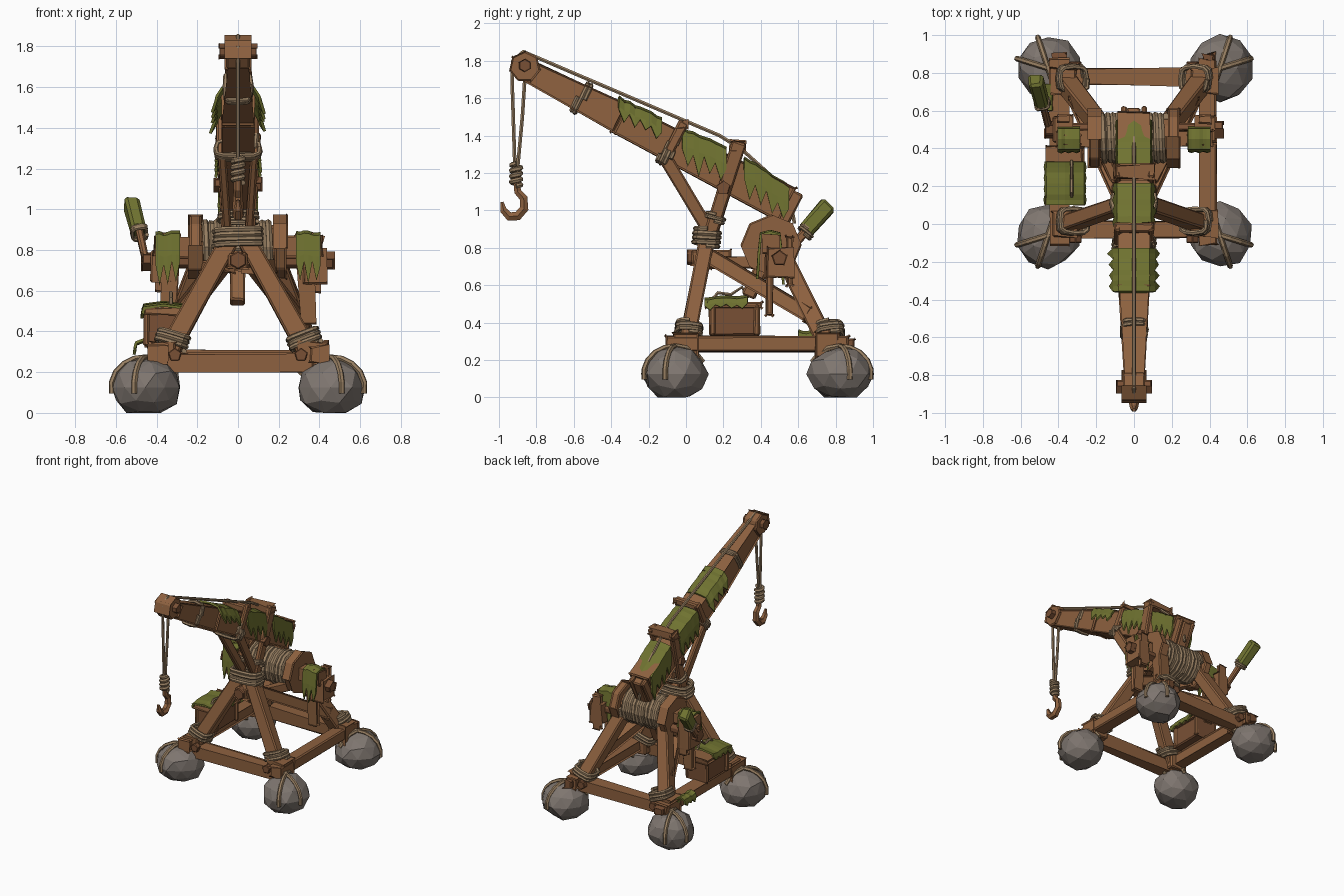
import bpy, bmesh, random
from math import sin, cos, pi, copysign
from mathutils import Vector as V, Matrix

random.seed(4)


def material(name, col):
    m = bpy.data.materials.new(name)
    m.diffuse_color = (*col, 1)
    return m


WOOD = material("wood", (0.27, 0.12, 0.05))
DARK = material("dark_wood", (0.19, 0.08, 0.035))
ROPE = material("rope", (0.31, 0.21, 0.12))
MOSS = material("moss", (0.16, 0.17, 0.03))
ROCK = material("rock", (0.21, 0.18, 0.16))


def finish(name, bm, mat):
    bmesh.ops.recalc_face_normals(bm, faces=bm.faces)
    me = bpy.data.meshes.new(name)
    bm.to_mesh(me)
    bm.free()
    me.materials.append(mat)
    ob = bpy.data.objects.new(name, me)
    bpy.context.collection.objects.link(ob)
    return ob


def frame(d):
    # side vector stays close to x, or y for beams running along x
    d = d.normalized()
    ref = V((0, 1, 0)) if abs(d.x) > 0.9 else V((1, 0, 0))
    s = (ref - d * ref.dot(d)).normalized()
    return d, s, d.cross(s)


def beam(name, a, b, w, h, w2=None, h2=None, mat=WOOD, bev=0.009, jit=0.004):
    a, b = V(a), V(b)
    d, s, t = frame(b - a)
    bm = bmesh.new()
    bmesh.ops.create_cube(bm, size=1)
    for v in bm.verts:
        end = v.co.z > 0
        ww, hh = (w2 or w, h2 or h) if end else (w, h)
        v.co = (b if end else a) + s * v.co.x * ww + t * v.co.y * hh
        v.co += V([random.uniform(-jit, jit) for _ in range(3)])
    bmesh.ops.bevel(bm, geom=bm.edges[:], offset=bev, segments=1, affect='EDGES')
    return finish(name, bm, mat)


def cyl(name, a, b, r, sides=8, mat=WOOD):
    a, b = V(a), V(b)
    d, s, t = frame(b - a)
    bm = bmesh.new()
    bmesh.ops.create_cone(bm, cap_ends=True, segments=sides, radius1=r, radius2=r, depth=(b - a).length)
    m = Matrix((s, t, d)).transposed().to_4x4()
    m.translation = (a + b) / 2
    bm.transform(m)
    bmesh.ops.bevel(bm, geom=bm.edges[:], offset=min(0.008, r * 0.12), segments=1, affect='EDGES')
    return finish(name, bm, mat)


def rope(name, pts, r, mat=ROPE, radii=None):
    cu = bpy.data.curves.new(name, 'CURVE')
    cu.dimensions = '3D'
    cu.bevel_depth, cu.bevel_resolution, cu.use_fill_caps = r, 1, True
    sp = cu.splines.new('POLY')
    sp.points.add(len(pts) - 1)
    for i, (q, p) in enumerate(zip(sp.points, pts)):
        q.co = (*p, 1)
        q.radius = radii[i] if radii else 1
    tmp = bpy.data.objects.new(name + "_path", cu)
    bpy.context.collection.objects.link(tmp)
    me = bpy.data.meshes.new_from_object(tmp.evaluated_get(bpy.context.evaluated_depsgraph_get()))
    bpy.data.objects.remove(tmp)
    bm = bmesh.new()
    bm.from_mesh(me)
    for f in bm.faces:
        f.smooth = False
    return finish(name, bm, mat)


def wrap(name, c, axis, w, h, turns=3, r=0.014, pitch=None, power=0.55):
    # rope coiled around a beam
    d, s, t = frame(V(axis))
    pitch = pitch or r * 1.7
    pts = []
    for i in range(turns * 12 + 1):
        u = 2 * pi * i / 12
        x, y = [copysign(abs(k) ** power, k) for k in (cos(u), sin(u))]
        k = 1 + random.uniform(-0.04, 0.04)
        pts.append(V(c) + s * x * w / 2 * k + t * y * h / 2 * k + d * pitch * (i / 12 - turns / 2))
    return rope(name, pts, r)


def drape(name, a, b, side, half, drop, flare, teeth=4, thick=0.014):
    # ragged moss blanket hung over the line a-b
    a, b, side = V(a), V(b), V(side)
    bm = bmesh.new()
    rows = []
    n = teeth * 2
    for i in range(n + 1):
        p = a.lerp(b, i / n) + V((0, 0, random.uniform(0, 0.012)))
        row = []
        for sg in (-1, 1):
            k = (1.0 if i % 2 else 0.55) * random.uniform(0.85, 1.1)
            edge = p + side * sg * half
            tip = edge + side * sg * flare * k - V((0, 0, drop * k))
            mid = edge + side * sg * flare * 0.5 - V((0, 0, drop * 0.4))
            row += [tip, mid, edge] if sg < 0 else [p + V((0, 0, 0.012)), edge, mid, tip]
        rows.append([bm.verts.new(q) for q in row])
    for r1, r2 in zip(rows, rows[1:]):
        for j in range(6):
            bm.faces.new((r1[j], r1[j + 1], r2[j + 1], r2[j]))
    ob = finish(name, bm, MOSS)
    md = ob.modifiers.new("thickness", 'SOLIDIFY')
    md.thickness, md.offset = thick, 0
    return ob


# Stone feet with rope slings, leg lashings
for s in (-1, 1):
    for nm, y, o in (("front", -0.06, -1), ("back", 0.825, 1)):
        bm = bmesh.new()
        bmesh.ops.create_icosphere(bm, subdivisions=2, radius=1)
        for v in bm.verts:
            v.co *= random.uniform(0.93, 1.07)
            v.co = V((s * 0.455 + v.co.x * 0.17, y + v.co.y * 0.172, max(0, 0.125 + v.co.z * 0.145)))
        finish(nm + "_stone_foot", bm, ROCK)
        for off in (0.3, 1.25):
            pts = []
            for i in range(9):
                u = -0.2 + 2.9 * i / 8
                e = V((s * cos(off) * cos(u), o * sin(off) * cos(u), sin(u)))
                pts.append(V((s * 0.455, y, 0.125)) + V((e.x * 0.175, e.y * 0.175, e.z * 0.15)))
            rope("foot_sling", pts, 0.015)
        ly = -0.0 if o < 0 else 0.755
        wrap(nm + "_leg_lashing", (s * 0.325, ly + 0.015, 0.36), (-s * 0.35, -o * 0.1, 1), 0.15, 0.13, 3, 0.013)
        beam("corner_block", (s * 0.37, ly - 0.065, 0.28), (s * 0.37, ly + 0.065, 0.28), 0.13, 0.13)

# Base frame
for s in (-1, 1):
    beam("side_base_beam", (s * 0.395, -0.11, 0.285), (s * 0.395, 0.87, 0.285), 0.085, 0.085)
    beam("side_end_cap", (s * 0.395, 0.86, 0.285), (s * 0.395, 0.9, 0.285), 0.06, 0.06, mat=DARK)
    cyl("front_base_bolt", (s * 0.31, -0.06, 0.285), (s * 0.31, -0.1, 0.285), 0.035, 5, DARK)
    cyl("back_base_bolt", (s * 0.31, 0.82, 0.285), (s * 0.31, 0.86, 0.285), 0.035, 5, DARK)
beam("front_base_beam", (-0.37, -0.03, 0.245), (0.37, -0.03, 0.245), 0.085, 0.09)
beam("back_base_beam", (-0.37, 0.78, 0.265), (0.37, 0.78, 0.265), 0.09, 0.09)

# Front A-frame, back legs and diagonal struts
for s in (-1, 1):
    beam("front_leg", (s * 0.385, -0.01, 0.22), (s * 0.035, 0.115, 0.86), 0.105, 0.085, 0.09, 0.08)
    beam("back_leg", (s * 0.385, 0.785, 0.22), (s * 0.165, 0.5, 0.8), 0.1, 0.1, 0.09, 0.09)
    beam("diagonal_strut", (s * 0.05, 0.1, 0.77), (s * 0.31, 0.66, 0.44), 0.06, 0.08)
    beam("drum_tie", (s * 0.05, 0.12, 0.72), (s * 0.2, 0.45, 0.72), 0.055, 0.06)
beam("apex_stub", (0, 0.03, 0.745), (0, 0.24, 0.745), 0.1, 0.08)
cyl("apex_bolt", (0, 0.06, 0.75), (0, 0.005, 0.75), 0.045, 6, DARK)
wrap("apex_lashing", (0, 0.11, 0.855), (0, 0.1, 1), 0.23, 0.13, 4, 0.014)

# Mast posts, brace and brackets that grip the boom
for s in (-1, 1):
    beam("mast_post", (s * 0.06, 0.12, 0.84), (s * 0.092, 0.285, 1.365), 0.04, 0.075)
    beam("mast_brace", (s * 0.05, 0.13, 0.88), (s * 0.08, -0.11, 1.28), 0.04, 0.07)
    beam("boom_clamp", (s * 0.088, -0.125, 1.25), (s * 0.088, -0.01, 1.475), 0.035, 0.055)
    cyl("mast_bolt", (s * 0.08, 0.2, 1.12), (s * 0.115, 0.2, 1.12), 0.035, 5, DARK)
beam("mast_cross_bar", (-0.1, 0.275, 1.345), (0.1, 0.275, 1.345), 0.07, 0.05)
beam("clamp_cross_bar", (-0.1, -0.018, 1.46), (0.1, -0.018, 1.46), 0.05, 0.04)
wrap("clamp_lashing", (0, -0.11, 1.29), (0, 1, -0.52), 0.22, 0.09, 3, 0.012)
wrap("mast_lashing", (0, 0.155, 0.96), (0, 0.3, 1), 0.19, 0.1, 2, 0.011)

# Boom, tip pulley, heel post
beam("boom", (0, -0.36, 1.496), (0, 0.54, 1.03), 0.145, 0.17, 0.15, 0.205)
beam("boom_tip", (0, -0.86, 1.755), (0, -0.34, 1.486), 0.08, 0.12, 0.142, 0.168)
cyl("tip_block", (-0.058, -0.862, 1.768), (0.058, -0.862, 1.768), 0.085, 7)
cyl("tip_axle", (-0.092, -0.862, 1.775), (0.092, -0.862, 1.775), 0.036, 6, DARK)
beam("heel_post", (0, 0.33, 0.54), (0, 0.585, 1.09), 0.075, 0.075)
for s in (-1, 1):
    beam("heel_cheek", (s * 0.052, 0.5, 0.92), (s * 0.052, 0.59, 1.1), 0.03, 0.08)
wrap("boom_lashing", (0, -0.56, 1.6), (0, 1, -0.52), 0.13, 0.17, 2, 0.012)
wrap("boom_clamp_lashing", (0, -0.07, 1.36), (0, 1, -0.52), 0.18, 0.21, 2, 0.012)

# Winch drum with coiled rope
DY, DZ = 0.455, 0.815
cyl("drum", (-0.2, DY, DZ), (0.2, DY, DZ), 0.105, 10)
wrap("drum_coil", (0, DY, DZ), (1, 0, 0), 0.235, 0.235, 12, 0.018, 0.028, 1.0)
for s in (-1, 1):
    cyl("drum_flange", (s * 0.18, DY, DZ), (s * 0.237, DY, DZ), 0.155, 8)
    beam("winch_arm", (s * 0.2, 0.455, 0.82), (s * 0.415, 0.455, 0.82), 0.08, 0.085)
    beam("bearing_block", (s * 0.33, 0.5, 0.72), (s * 0.43, 0.5, 0.72), 0.14, 0.16)
    beam("hanging_plank", (s * 0.325, 0.445, 0.87), (s * 0.345, 0.445, 0.44), 0.075, 0.045, 0.055, 0.035)
    beam("rear_plank", (s * 0.375, 0.555, 0.86), (s * 0.375, 0.555, 0.6), 0.05, 0.03)
    cyl("winch_bolt", (s * 0.42, 0.5, 0.745), (s * 0.47, 0.5, 0.745), 0.045, 5, DARK)
    drape("winch_moss", (s * 0.285, 0.45, 0.87), (s * 0.405, 0.45, 0.86), (0, 1, 0), 0.05, 0.25, 0.02, 3)
cyl("winch_axle", (-0.44, 0.5, 0.745), (0.44, 0.5, 0.745), 0.035, 6, DARK)

# Crank with mossy grip
beam("crank_arm", (-0.445, 0.49, 0.72), (-0.49, 0.67, 0.92), 0.035, 0.045)
beam("crank_grip", (-0.49, 0.635, 0.885), (-0.52, 0.765, 1.035), 0.075, 0.085, 0.075, 0.1, MOSS, 0.014, 0.008)
wrap("crank_lashing", (-0.485, 0.64, 0.885), (-0.04, 0.18, 0.2), 0.07, 0.08, 2, 0.01)

# Hoist rope, knot and hook
rope("hoist_rope", [(0, -0.925, 1.8), (0, -0.87, 1.85), (0, -0.79, 1.815), (0, 0.18, 1.4), (0, 0.3, 1.325),
                    (0, 0.55, 1.1), (0, 0.58, 0.93)], 0.011)
rope("front_fall", [(0, -0.925, 1.8), (0, -0.93, 1.7), (0, -0.915, 1.23)], 0.011)
rope("rear_fall", [(0, -0.862, 1.7), (0, -0.875, 1.5), (0, -0.9, 1.23)], 0.011)
wrap("hook_knot", (0, -0.908, 1.19), (0, 0, 1), 0.05, 0.05, 4, 0.014, 0.03, 1.0)
rope("hook", [(0, -0.908, 1.2), (0, -0.9, 1.1), (0, -0.868, 1.065), (0, -0.865, 1.01), (0, -0.9, 0.97),
              (0, -0.945, 0.968), (0, -0.975, 1.0), (0, -0.985, 1.045)], 0.027, WOOD,
     [0.8, 0.8, 0.9, 1, 1.05, 1, 0.8, 0.35])

# Moss on the boom
X = (1, 0, 0)
drape("outer_boom_moss", (0, -0.36, 1.585), (0, -0.13, 1.475), X, 0.078, 0.11, 0.055, 4)
drape("middle_boom_moss", (0, -0.02, 1.42), (0, 0.215, 1.32), X, 0.085, 0.19, 0.025, 4)
drape("heel_moss", (0, 0.31, 1.265), (0, 0.55, 1.115), X, 0.083, 0.2, 0.01, 4)

# Crate on the left base beam
beam("crate", (-0.365, 0.13, 0.41), (-0.365, 0.39, 0.41), 0.165, 0.16, mat=DARK)
beam("crate_lid", (-0.365, 0.11, 0.495), (-0.365, 0.405, 0.495), 0.19, 0.03)
for y in (0.14, 0.38):
    for s in (-1, 1):
        beam("crate_strap", (-0.365 + s * 0.085, y, 0.33), (-0.365 + s * 0.085, y, 0.5), 0.025, 0.035)
drape("crate_moss", (-0.365, 0.1, 0.515), (-0.365, 0.33, 0.52), X, 0.095, 0.05, 0.012, 4)
rope("crate_handle", [(-0.33, 0.14, 0.52), (-0.33, 0.17, 0.56), (-0.33, 0.24, 0.55), (-0.33, 0.3, 0.59),
                      (-0.33, 0.33, 0.53)], 0.01)
drape("rear_beam_moss", (-0.47, 0.6, 0.335), (-0.47, 0.74, 0.335), X, 0.03, 0.05, 0.01, 3)
